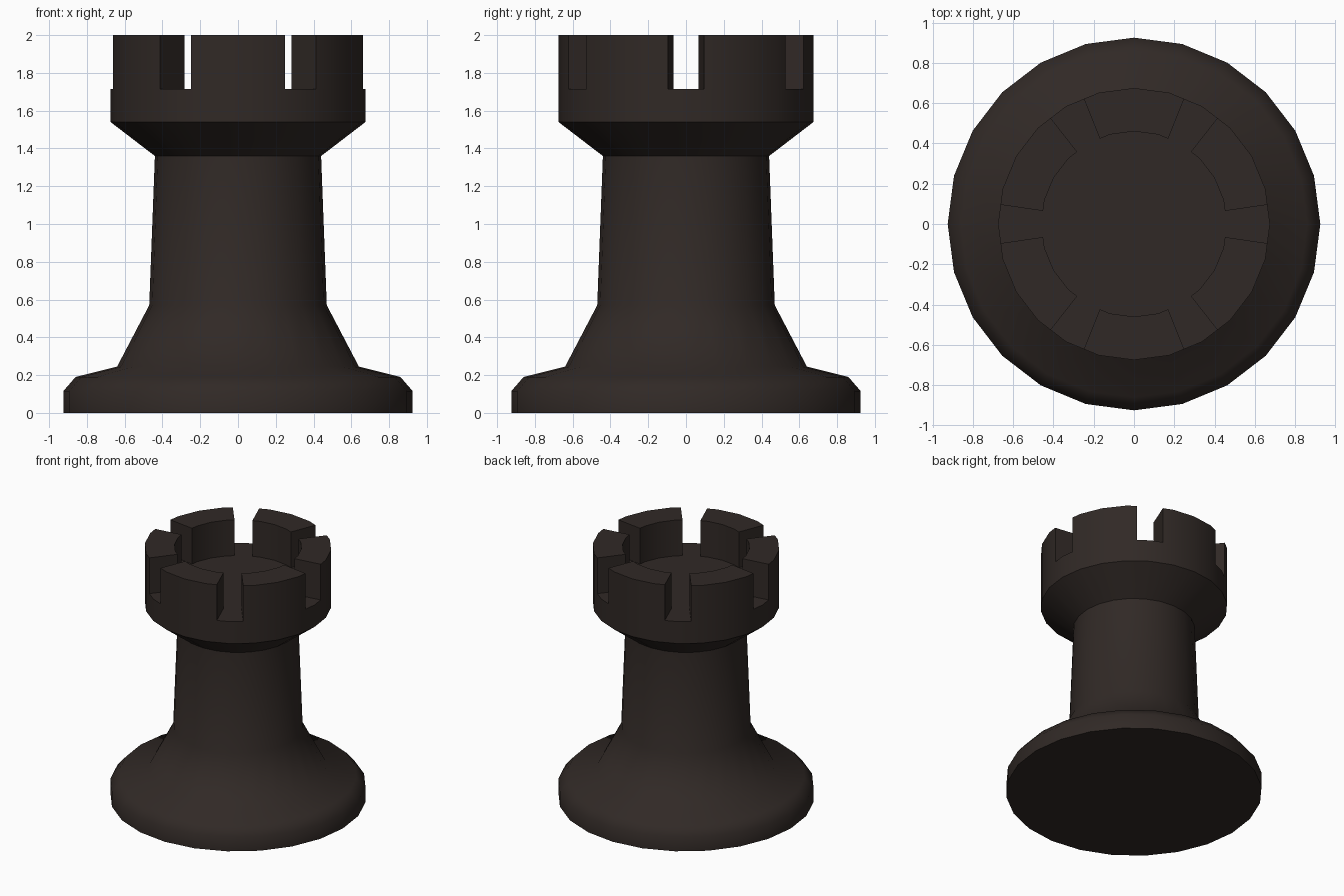
import bpy, bmesh
from math import sin, cos, pi, radians

if "Cube" in bpy.data.objects:
    bpy.data.objects.remove(bpy.data.objects["Cube"])

SIDES = 24
R_OUT, R_IN = 0.675, 0.46
FLOOR, TOP = 1.715, 2.0
HALF_GAP = 8.2  # half the slot width in degrees

mat = bpy.data.materials.new("dark_wood")
mat.diffuse_color = (0.03, 0.022, 0.019, 1)
mat.use_nodes = True
mat.node_tree.nodes["Principled BSDF"].inputs["Base Color"].default_value = mat.diffuse_color


def finish(bm, name):
    bmesh.ops.recalc_face_normals(bm, faces=bm.faces)
    me = bpy.data.meshes.new(name)
    bm.to_mesh(me)
    bm.free()
    me.materials.append(mat)
    ob = bpy.data.objects.new(name, me)
    bpy.context.collection.objects.link(ob)
    bpy.ops.object.select_all(action='DESELECT')
    ob.select_set(True)
    bpy.context.view_layer.objects.active = ob
    bpy.ops.object.shade_smooth_by_angle(angle=radians(50))
    return ob


def polygon_point(radius, deg, z):
    # point on the 24-sided outline at a given angle
    step = 360 / SIDES
    off = deg % step - step / 2
    r = radius * cos(pi / SIDES) / cos(radians(off))
    return r * cos(radians(deg)), r * sin(radians(deg)), z


# turned body: base, flare, stem and head
profile = [(0.925, 0), (0.925, 0.115), (0.86, 0.19), (0.64, 0.245),
           (0.47, 0.57), (0.44, 1.36), (R_OUT, 1.54), (R_OUT, FLOOR)]
bm = bmesh.new()
rings = [[bm.verts.new(polygon_point(r, i * 360 / SIDES, z)) for i in range(SIDES)]
         for r, z in profile]
for a, b in zip(rings, rings[1:]):
    for i in range(SIDES):
        j = (i + 1) % SIDES
        bm.faces.new((a[i], a[j], b[j], b[i]))
bm.faces.new(rings[0])
bm.faces.new(rings[-1])
finish(bm, "body")

# six battlement blocks between radial slots
for k in range(6):
    start = k * 60
    angles = [start + d for d in (HALF_GAP, 15, 30, 45, 60 - HALF_GAP)]
    bm = bmesh.new()
    sections = [[bm.verts.new(polygon_point(r, a, z))
                 for r, z in ((R_IN, FLOOR), (R_OUT, FLOOR), (R_OUT, TOP), (R_IN, TOP))]
                for a in angles]
    for a, b in zip(sections, sections[1:]):
        for i in (1, 2, 3):  # outer, top and inner walls
            j = (i + 1) % 4
            bm.faces.new((a[i], a[j], b[j], b[i]))
    bm.faces.new(sections[0])
    bm.faces.new(sections[-1])
    finish(bm, f"battlement_{k + 1}")
